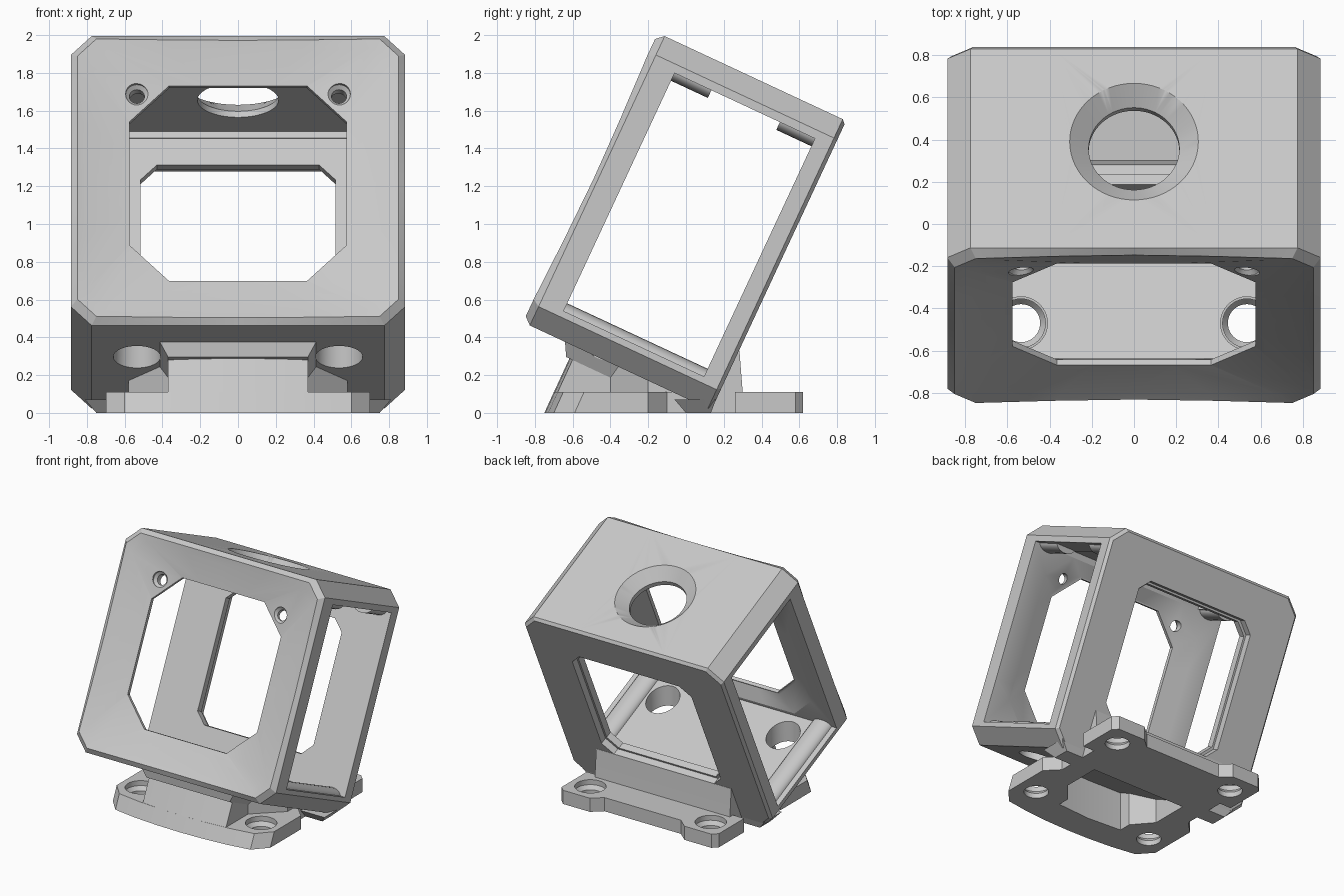
import bpy, bmesh, math
from mathutils import Matrix, Vector

if "Cube" in bpy.data.objects:
    bpy.data.objects.remove(bpy.data.objects["Cube"])

grey = bpy.data.materials.new("light grey plastic")
grey.use_nodes = True
COLOUR = (0.58, 0.58, 0.58, 1)
grey.diffuse_color = COLOUR
grey.node_tree.nodes["Principled BSDF"].inputs["Base Color"].default_value = COLOUR

# The box leans back; its own axes are x, depth and height
TILT = Matrix.Rotation(math.radians(-25), 4, 'X')
FLAT = Matrix.Identity(4)
UP = TILT @ Vector((0, 0, 1))


def loft(name, rings, mat=FLAT, under=None):
    """Closed solid through equal rings, optionally trimmed below a tilted height."""
    bm = bmesh.new()
    loops = [[bm.verts.new(mat @ Vector(p)) for p in ring] for ring in rings]
    n = len(loops[0])
    for a, b in zip(loops, loops[1:]):
        for i in range(n):
            j = (i + 1) % n
            bm.faces.new((a[i], a[j], b[j], b[i]))
    bm.faces.new(loops[0][::-1])
    bm.faces.new(loops[-1])
    if under is not None:
        bmesh.ops.bisect_plane(bm, geom=bm.verts[:] + bm.edges[:] + bm.faces[:],
                               plane_co=UP * under, plane_no=UP, clear_outer=True)
        bmesh.ops.holes_fill(bm, edges=[e for e in bm.edges if e.is_boundary])
    bmesh.ops.recalc_face_normals(bm, faces=bm.faces[:])
    mesh = bpy.data.meshes.new(name)
    bm.to_mesh(mesh)
    bm.free()
    mesh.materials.append(grey)
    obj = bpy.data.objects.new(name, mesh)
    bpy.context.collection.objects.link(obj)
    return obj


def cut(target, cutter, keep=False):
    bpy.context.view_layer.objects.active = target
    mod = target.modifiers.new("cut", 'BOOLEAN')
    mod.operation, mod.solver, mod.object = 'DIFFERENCE', 'EXACT', cutter
    bpy.ops.object.modifier_apply(modifier=mod.name)
    if not keep:
        bpy.data.objects.remove(cutter)


def octagon(hx, hz, chamfer, depth, mid=0.915, dip=0.0):
    """Chamfered rectangle facing the front; dip sinks the middle of each side."""
    pts = []
    for side in range(4):
        for t in (-1, -0.5, 0, 0.5, 1):
            sink = dip * (1 - abs(t) ** 1.5)
            x, z = [(t * (hx - chamfer), -hz), (hx, t * (hz - chamfer)),
                    (-t * (hx - chamfer), hz), (-hx, -t * (hz - chamfer))][side]
            pts.append((x, depth + sink, mid + z))
    return pts


def circle(x, y, z, r, axis='Z', n=40):
    pts = []
    for i in range(n):
        a = math.tau * i / n
        u, v = r * math.cos(a), r * math.sin(a)
        pts.append((x + u, y + v, z) if axis == 'Z' else (x + u, y, z + v))
    return pts


def rect(hx, y0, y1, z):
    return [(-hx, y0, z), (hx, y0, z), (hx, y1, z), (-hx, y1, z)]


def slab(name, half, z0, z1, draft=0.0, front=-0.5, under=None):
    """Mirrored plan outline raised from z0 to z1, its front edge leaning back."""
    plan = half + [(-x, y) for x, y in reversed(half) if x]
    rings = [[(x, y, z0) for x, y in plan],
             [(x, y + (draft if y < front else 0), z1) for x, y in plan]]
    return loft(name, rings, under=under)


# Tilted box frame whose front sinks from the rim to the window
frame = loft("box_frame", [
    octagon(0.865, 0.825, 0.105, 0.115),
    octagon(0.885, 0.845, 0.11, 0.095),
    octagon(0.885, 0.845, 0.11, -0.945),
    octagon(0.85, 0.81, 0.10, -0.985, dip=0.018),
    octagon(0.80, 0.76, 0.11, -0.968, dip=0.02),
    octagon(0.57, 0.565, 0.21, -0.9, mid=0.92)], TILT)

# Side opening, roof recess and the hollow behind the front plate
cut(frame, loft("side_cutter", [rect(2, -0.815, 0.005, z) for z in (0.215, 1.605)], TILT))
cut(frame, loft("roof_recess", [rect(0.66, -0.815, 0.0, z) for z in (1.5, 1.645)], TILT))
cut(frame, loft("front_hollow", [octagon(hx, hz, 0.2, d, 0.92) for hx, hz, d in
                                 ((0.74, 0.7, -0.78), (0.72, 0.68, -0.815), (0.58, 0.58, -0.872))], TILT))

# Front window and stepped back window
cut(frame, loft("front_cutter", [octagon(0.575, 0.57, 0.21, d, 0.92) for d in (-1.2, -0.6)], TILT))
cut(frame, loft("back_cutter", [octagon(0.515, 0.51, 0.085, d, 0.94) for d in (-0.2, 0.3)], TILT))
cut(frame, loft("back_step", [octagon(0.53, 0.525, 0.085, d, 0.94) for d in (0.06, 0.3)], TILT))

# Funnel hole in the roof
cut(frame, loft("roof_cutter", [circle(0, -0.39, z, r, n=64) for z, r in
                                ((1.5, 0.215), (1.68, 0.215), (1.76, 0.305), (1.78, 0.325))], TILT))

# Base plate with ears, and the block carrying the box
plate = slab("base_plate", [
    (0, -0.75), (0.2, -0.745), (0.4, -0.73), (0.6, -0.70), (0.7, -0.59), (0.7, -0.2),
    (0.6, -0.1), (0.6, 0.26), (0.7, 0.26), (0.7, 0.58), (0.66, 0.62),
    (0.42, 0.62), (0.34, 0.55), (0, 0.55)], 0, 0.11, draft=0.05)
block = slab("base_block", [
    (0, -0.75), (0.2, -0.745), (0.37, -0.73), (0.37, -0.4), (0.58, -0.2),
    (0.58, 0.28), (0, 0.28)], 0, 0.5, draft=0.23, under=0.13)

# Lip between the block and the box, and the heel under the back of the box
lip = loft("support_lip", [rect(0.37, -0.70, -0.25, 0), rect(0.42, -0.745, -0.25, 0.08)], TILT)
heel = loft("box_heel", [rect(0.75, 0.0, 0.132, 0), rect(0.81, -0.06, 0.158, 0.07)])

# Hollow underside
pocket = slab("pocket_cutter", [(0, -0.52), (0.29, -0.5), (0.29, -0.4), (0.42, -0.25),
                                (0.42, 0.05), (0, 0.05)], -0.2, 0.8, under=0.075)
for part in (plate, block, lip):
    cut(part, pocket, keep=True)
cut(heel, pocket)

# Brace behind the box
profile = [(0.1, 0), (0.31, 0), (0.30, 0.11), (0.283, 0.33), (0.22, 0.33)]
brace = loft("rear_brace", [[(x, y, z) for y, z in profile] for x in (-0.6, 0.6)])

parts = [frame, plate, block, lip, heel, brace]
for side, label in ((1, "left"), (-1, "right")):
    x = 0.535 * side
    # Countersunk screw holes above the front window
    cut(frame, loft("screw_cutter", [circle(x, d, 1.433, r, 'Y', 24) for d, r in
                                     ((-1.1, 0.06), (-0.91, 0.06), (-0.89, 0.04), (-0.7, 0.04))], TILT))
    # Driver holes in the floor and bolt holes in the four ears
    for part in (frame, lip):
        cut(part, loft("floor_cutter", [circle(x, -0.47, z, 0.125) for z in (0.112, 0.55)]))
    for y in (-0.47, 0.45):
        cut(plate, loft("bolt_cutter", [circle(x, y, z, r) for z, r in
                                        ((-0.1, 0.09), (0.04, 0.09), (0.07, 0.115), (0.3, 0.115))]))

    # Rounded retaining ridges along the floor and under the roof
    for name, d0, d1, base, sign in (("floor_ridge", -0.82, 0.01, 0.205, 1),
                                     ("roof_ridge_front", -0.82, -0.6, 1.615, -1),
                                     ("roof_ridge_back", -0.2, 0.01, 1.615, -1)):
        arc = [(0.76 * side + 0.085 * math.cos(math.pi * i / 10),
                base + sign * 0.055 * math.sin(math.pi * i / 10)) for i in range(11)]
        parts.append(loft(f"{name}_{label}", [[(u, d, w) for u, w in arc] for d in (d0, d1)], TILT))

# Smooth shading with crisp edges
bpy.ops.object.select_all(action='DESELECT')
for obj in parts:
    obj.select_set(True)
bpy.context.view_layer.objects.active = frame
bpy.ops.object.shade_smooth_by_angle(angle=math.radians(25))
